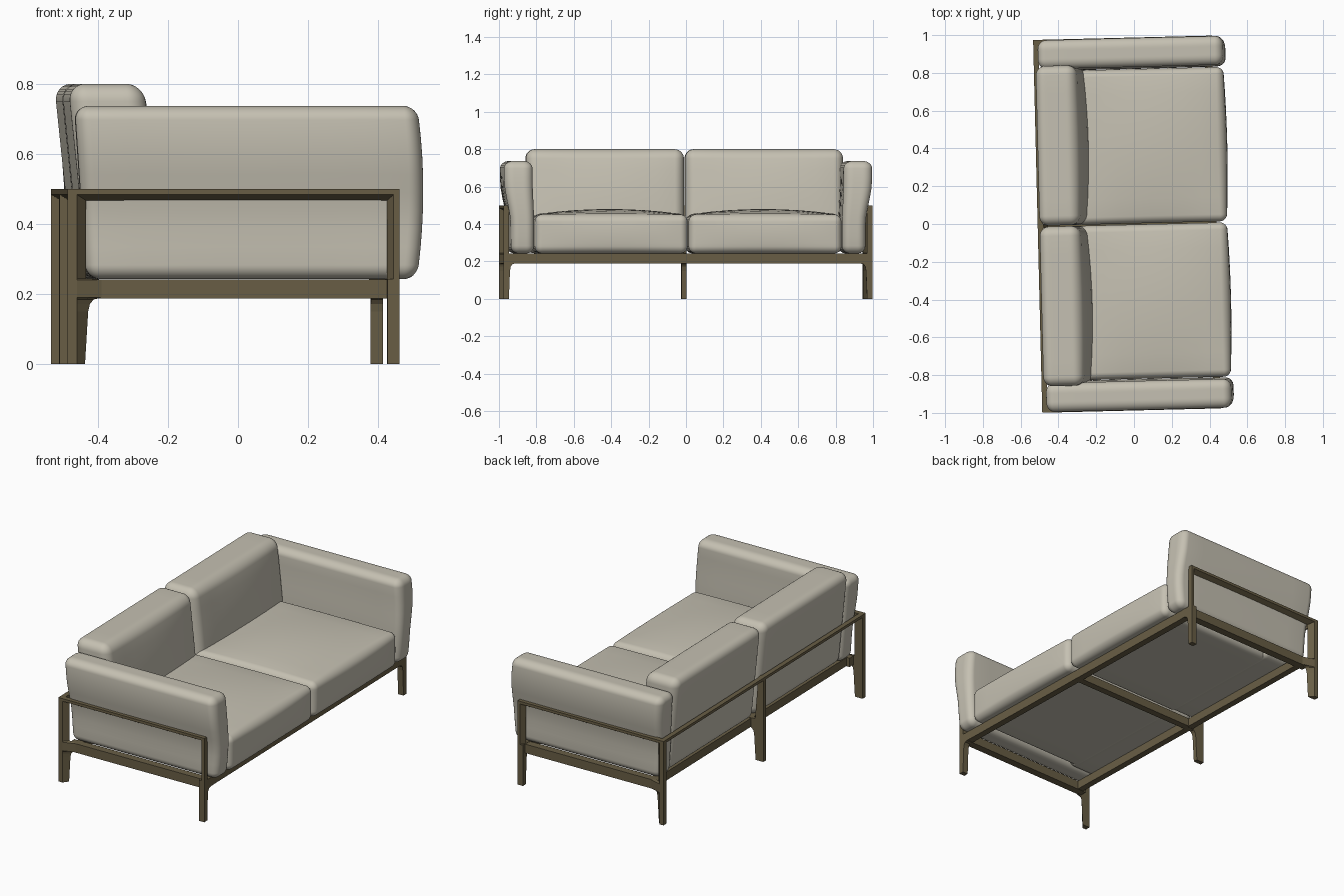
import bpy, bmesh, math
from mathutils import Matrix, Vector

if "Cube" in bpy.data.objects:
    bpy.data.objects.remove(bpy.data.objects["Cube"])

TURN = Matrix.Rotation(0.0245, 4, 'Z')   # the sofa stands slightly turned


def material(name, rgb):
    m = bpy.data.materials.new(name)
    m.diffuse_color = (*rgb, 1)
    m.use_nodes = True
    m.node_tree.nodes["Principled BSDF"].inputs["Base Color"].default_value = m.diffuse_color
    return m


FABRIC = material("warm_grey_fabric", (0.56, 0.53, 0.445))
WOOD = material("dark_olive_wood", (0.14, 0.112, 0.06))


def finish(bm, name, mat, smooth=False):
    bmesh.ops.recalc_face_normals(bm, faces=bm.faces)
    bm.transform(TURN)
    me = bpy.data.meshes.new(name)
    bm.to_mesh(me)
    bm.free()
    me.materials.append(mat)
    for p in me.polygons:
        p.use_smooth = smooth
    ob = bpy.data.objects.new(name, me)
    bpy.context.collection.objects.link(ob)
    return ob


def loft(name, ring_a, ring_b):
    """Solid between two matching rings of 3D points."""
    bm = bmesh.new()
    a = [bm.verts.new(p) for p in ring_a]
    b = [bm.verts.new(p) for p in ring_b]
    bm.faces.new(a)
    bm.faces.new(b[::-1])
    for i in range(len(a)):
        j = (i + 1) % len(a)
        bm.faces.new((a[i], b[i], b[j], a[j]))
    return finish(bm, name, WOOD)


def box(name, x0, x1, y0, y1, z0, z1):
    ring = [(x0, y0), (x1, y0), (x1, y1), (x0, y1)]
    return loft(name, [(x, y, z0) for x, y in ring], [(x, y, z1) for x, y in ring])


def cushion(name, lo, hi, r, shape):
    """Rounded box on a grid; shape(p, u, v, w) then bends and puffs it."""
    n, k = 16, 4
    lo, hi = Vector(lo), Vector(hi)
    mid, half = (lo + hi) / 2, (hi - lo) / 2

    def line(t, h):
        i = round((t + 1) / 2 * n)
        s = 1 if i > n / 2 else -1
        d = abs(i - n // 2)
        inner = n // 2 - k
        if d <= inner:
            return s * (h - r) * d / inner
        return s * (h - r + r * math.tan(math.pi / 4 * (d - inner) / k))

    bm = bmesh.new()
    bmesh.ops.create_cube(bm, size=2)
    bmesh.ops.subdivide_edges(bm, edges=bm.edges[:], cuts=n - 1, use_grid_fill=True)
    for vert in bm.verts:
        p = Vector([line(vert.co[a], half[a]) for a in range(3)])
        core = Vector([max(-half[a] + r, min(half[a] - r, p[a])) for a in range(3)])
        off = p - core
        p = core + off.normalized() * r
        u, v, w = (p[a] / half[a] for a in range(3))
        vert.co = shape(p + mid, u, v, w)
    return finish(bm, name, FABRIC, True)


def puff(a, b):
    return (1 - a * a) * (1 - b * b)


def seat_shape(p, u, v, w):
    p.z += (0.03 if w > 0 else 0.0) * abs(w) * puff(u, v)
    p.x += 0.012 * u * puff(v, w)
    return p


def back_shape(p, u, v, w):
    t = (p.z - 0.24) / 0.56
    p.x -= 0.058 * t                       # leaning back
    if u > 0:
        p.x += 0.025 * u * puff(v, w)
    return p


def arm_shape(side):
    def f(p, u, v, w):
        t = (p.z - 0.24) / 0.5
        s = max(0, min(1, (t - 0.3) / 0.5))
        s = s * s * (3 - 2 * s)
        c = side * 0.886
        p.y = c + (p.y - c) * (1 + 0.22 * s) + side * (0.022 * s)
        p.y += side * 0.004 * (v * side) * puff(u, w)
        if u < 0:
            p.x += 0.035 * u * t
        else:
            p.x += u * (0.018 * (1 - w * w))
        return p
    return f


# Back-leg side profile: (inner x, z) along the flared front edge
flare = [(-0.46, 0), (-0.451, 0.15), (-0.446, 0.172), (-0.435, 0.185), (-0.415, 0.189),
         (-0.387, 0.19), (-0.387, 0.24), (-0.457, 0.245), (-0.457, 0.5)]

for side, tag in ((-1, "near"), (1, "far")):
    yo, yi = side * 0.987, side * 0.957
    # soft parts
    cushion(f"seat_cushion_{tag}", (-0.30, min(0.003 * side, 0.82 * side), 0.243),
            (0.492, max(0.003 * side, 0.82 * side), 0.45), 0.038, seat_shape)
    cushion(f"back_cushion_{tag}", (-0.447, min(0.003 * side, 0.848 * side), 0.243),
            (-0.232, max(0.003 * side, 0.848 * side), 0.80), 0.05, back_shape)
    cushion(f"arm_cushion_{tag}", (-0.455, min(0.824 * side, 0.948 * side), 0.243),
            (0.488, max(0.824 * side, 0.948 * side), 0.737), 0.04, arm_shape(side))
    # back leg, bevelled toward the outside
    loft(f"back_leg_{tag}",
         [(-0.51, yo, 0)] + [(-0.484, yo, z) for x, z in flare] + [(-0.51, yo, 0.5)],
         [(-0.51, yi, 0)] + [(x, yi, z) for x, z in flare] + [(-0.51, yi, 0.5)])
    # front leg with flare into the front rail
    prof = [(0.987, 0), (0.958, 0), (0.952, 0.15), (0.948, 0.172), (0.939, 0.185),
            (0.92, 0.19), (0.90, 0.19), (0.90, 0.243), (0.987, 0.243)]
    loft(f"front_leg_{tag}", [(0.402, side * y, z) for y, z in prof],
         [(0.437, side * y, z) for y, z in prof])
    # front post above the rail, inner edge bevelled
    post = [(0.437, yo), (0.42, yo), (0.402, yi), (0.437, yi)]
    loft(f"front_post_{tag}", [(x, y, 0.24) for x, y in post], [(x, y, 0.5) for x, y in post])
    # arm top rail and lower side rail
    rail = [(yi, 0.5), (yo, 0.5), (yo, 0.484), (yi, 0.467)]
    loft(f"arm_rail_{tag}", [(-0.51, y, z) for y, z in rail], [(0.437, y, z) for y, z in rail])
    box(f"side_rail_{tag}", -0.45, 0.43, min(side * 0.92, side * 0.965),
        max(side * 0.92, side * 0.965), 0.188, 0.241)

# middle back leg
mid = [(-0.51, 0)] + flare + [(-0.51, 0.5)]
mid = [(min(x, -0.478) if z > 0.25 else x, z) for x, z in mid]
loft("middle_back_leg", [(x, -0.013, z) for x, z in mid], [(x, 0.013, z) for x, z in mid])

# long rails and the cross rail
back = [(-0.482, 0.5), (-0.51, 0.5), (-0.51, 0.484), (-0.482, 0.467)]
loft("back_top_rail", [(x, -0.98, z) for x, z in back], [(x, 0.98, z) for x, z in back])
box("front_rail", 0.397, 0.436, -0.93, 0.93, 0.19, 0.243)
box("back_lower_rail", -0.43, -0.392, -0.93, 0.93, 0.19, 0.24)
box("cross_rail", -0.40, 0.41, -0.02, 0.02, 0.19, 0.24)
